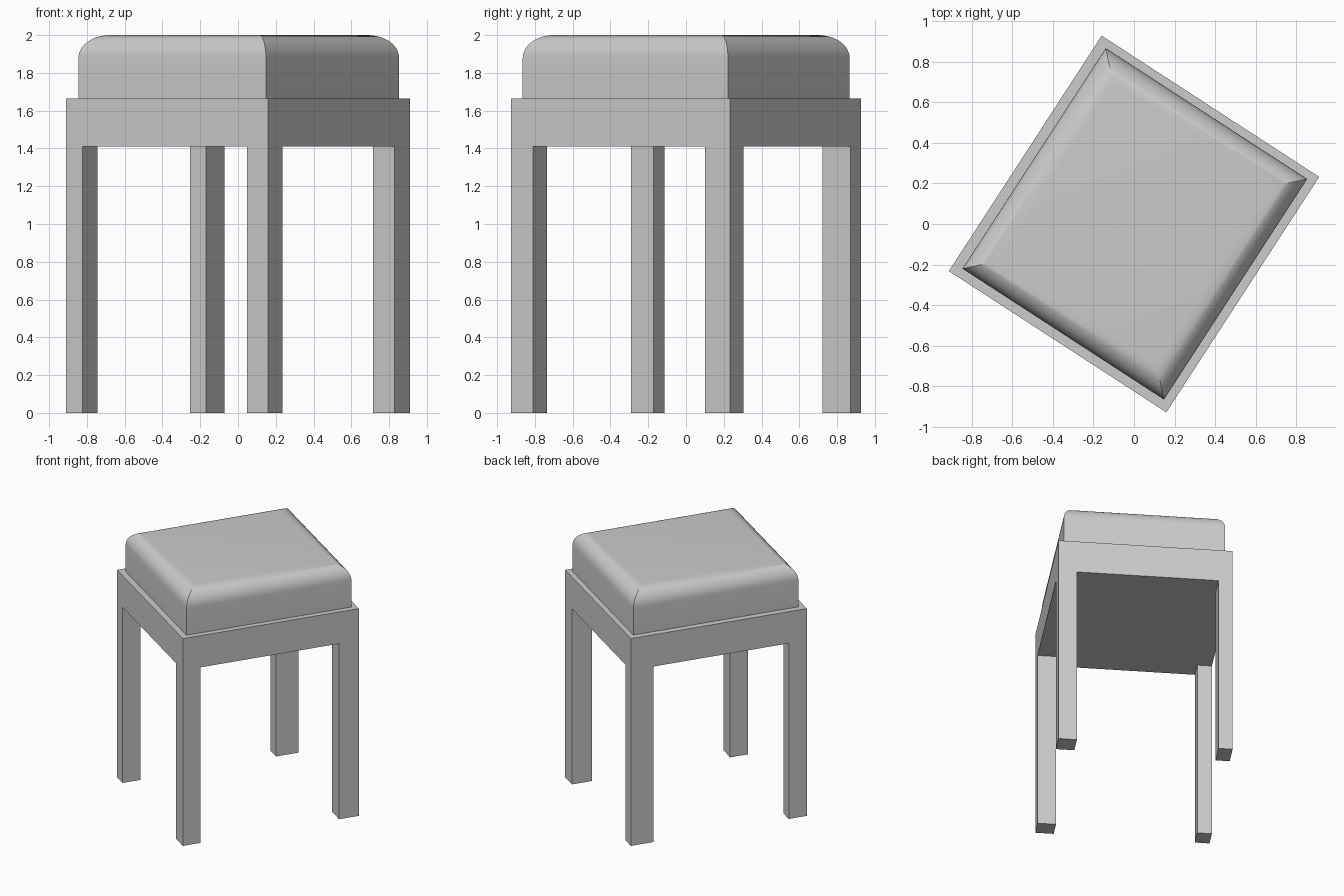
import bpy
import bmesh
from math import radians
from mathutils import Matrix, Vector

cube = bpy.data.objects.get("Cube")
if cube:
    bpy.data.objects.remove(cube, do_unlink=True)

TURN = radians(-33)
WIDTH, DEPTH = 1.277, 1.382
LEG_TOP, APRON_TOP, TOP = 1.41, 1.665, 2.0

grey = bpy.data.materials.new("plain grey")
grey.use_nodes = True
colour = (0.6, 0.6, 0.6, 1)
grey.diffuse_color = colour
grey.node_tree.nodes["Principled BSDF"].inputs["Base Color"].default_value = colour


def box(name, centre, size, round_top=0):
    """Box in the stool's own axes, optionally with rounded upper edges."""
    bm = bmesh.new()
    bmesh.ops.create_cube(bm, size=1, matrix=Matrix.Translation(centre) @ Matrix.Diagonal((*size, 1)))
    if round_top:
        upper = [e for e in bm.edges if all(v.co.z > centre[2] for v in e.verts)]
        bmesh.ops.bevel(bm, geom=upper, offset=round_top, segments=10,
                        profile=0.5, affect='EDGES')
    mesh = bpy.data.meshes.new(name)
    bm.to_mesh(mesh)
    bm.free()
    mesh.materials.append(grey)
    obj = bpy.data.objects.new(name, mesh)
    obj.rotation_euler.z = TURN
    bpy.context.collection.objects.link(obj)
    return obj


# Legs: flush with the apron corners, each slightly different in section
legs = {
    "front_left_leg": (1, -1, 0.134, 0.14),
    "back_left_leg": (1, 1, 0.135, 0.155),
    "front_right_leg": (-1, -1, 0.107, 0.142),
    "back_right_leg": (-1, 1, 0.103, 0.176),
}
for name, (sx, sy, w, d) in legs.items():
    box(name, Vector((sx * (WIDTH - w) / 2, sy * (DEPTH - d) / 2, LEG_TOP / 2)), (w, d, LEG_TOP))

# Solid apron
box("apron", Vector((0, 0, (LEG_TOP + APRON_TOP) / 2)), (WIDTH, DEPTH, APRON_TOP - LEG_TOP))

# Cushion with rounded upper edges and mitred corners
cushion = box("seat_cushion", Vector((0.003, 0.003, (APRON_TOP + TOP) / 2)),
              (1.183, 1.295, TOP - APRON_TOP), round_top=0.12)
bpy.ops.object.select_all(action='DESELECT')
cushion.select_set(True)
bpy.context.view_layer.objects.active = cushion
bpy.ops.object.shade_smooth_by_angle(angle=radians(30))
